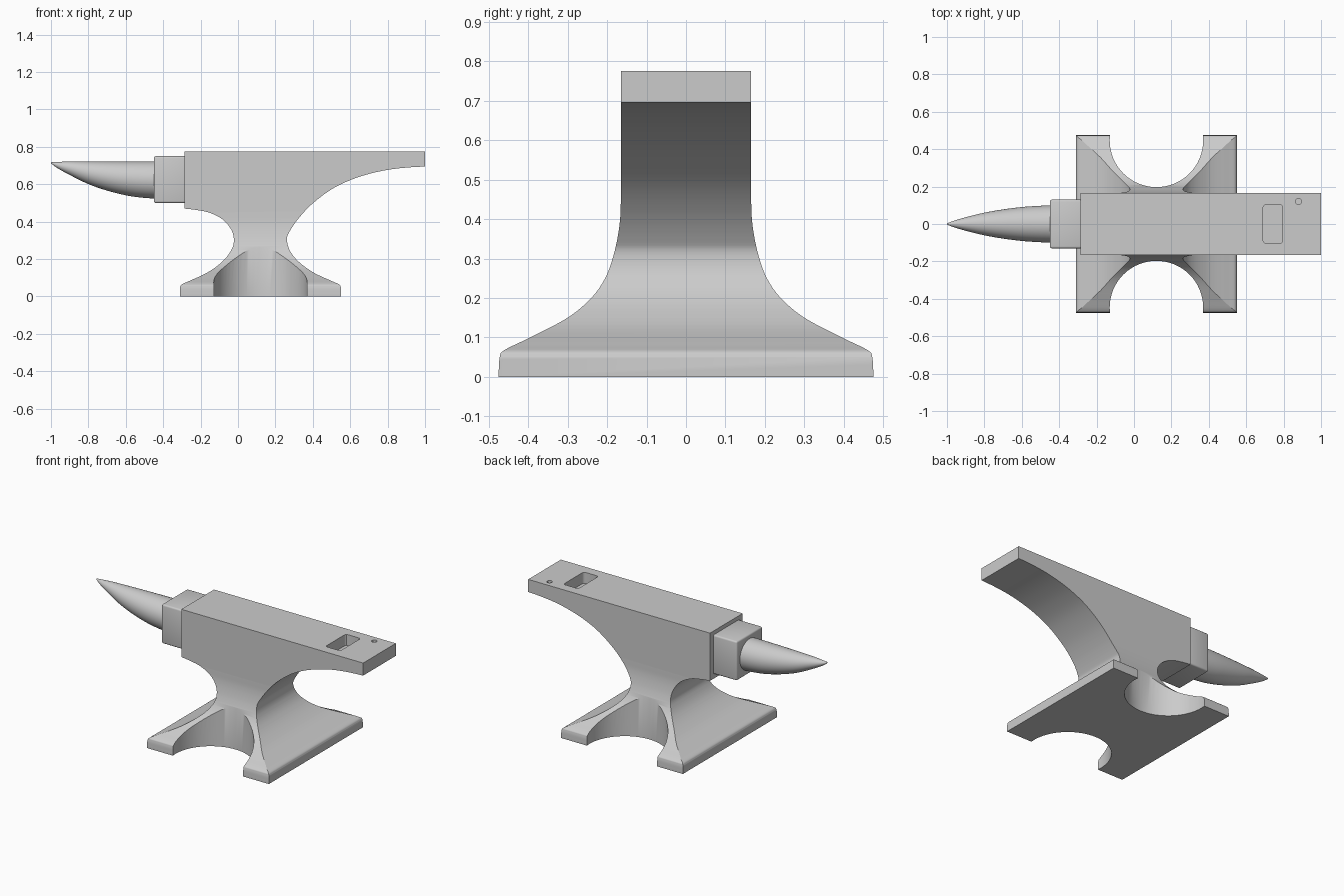
import bpy, bmesh, math
from mathutils import Vector, Matrix

if "Cube" in bpy.data.objects:
    bpy.data.objects.remove(bpy.data.objects["Cube"])


def smooth(points, steps=6):
    """Catmull-Rom curve through 2D points."""
    p = [Vector(q) for q in points]
    p = [2 * p[0] - p[1]] + p + [2 * p[-1] - p[-2]]
    out = []
    for a, b, c, d in zip(p, p[1:], p[2:], p[3:]):
        for i in range(steps):
            t = i / steps
            out.append(0.5 * (2 * b + (c - a) * t + (2 * a - 5 * b + 4 * c - d) * t ** 2
                              + (3 * b - a - 3 * c + d) * t ** 3))
    return out + [p[-2]]


def make_object(name, bm):
    bmesh.ops.recalc_face_normals(bm, faces=bm.faces)
    mesh = bpy.data.meshes.new(name)
    bm.to_mesh(mesh)
    bm.free()
    ob = bpy.data.objects.new(name, mesh)
    bpy.context.collection.objects.link(ob)
    return ob


def prism(name, outline, place, lo, hi):
    """Extrude a 2D outline from lo to hi; place(u, v, depth) gives the 3D point."""
    bm = bmesh.new()
    face = bm.faces.new([bm.verts.new(place(u, v, lo)) for u, v in outline])
    ext = bmesh.ops.extrude_face_region(bm, geom=[face])["geom"]
    shift = Vector(place(0, 0, hi)) - Vector(place(0, 0, lo))
    bmesh.ops.translate(bm, vec=shift, verts=[g for g in ext if isinstance(g, bmesh.types.BMVert)])
    return make_object(name, bm)


def box(name, lo, hi, bevel, upright_only=False):
    bm = bmesh.new()
    lo, hi = Vector(lo), Vector(hi)
    bmesh.ops.create_cube(bm, size=1, matrix=Matrix.Translation((lo + hi) / 2)
                          @ Matrix.Diagonal((*(hi - lo), 1)))
    edges = [e for e in bm.edges if not upright_only
             or abs(e.verts[0].co.z - e.verts[1].co.z) > 1e-4]
    bmesh.ops.bevel(bm, geom=edges, offset=bevel, segments=3, profile=0.5, affect='EDGES')
    return make_object(name, bm)


def cylinder(name, x, y, z0, z1, radius, sides):
    bm = bmesh.new()
    bmesh.ops.create_cone(bm, cap_ends=True, segments=sides, radius1=radius, radius2=radius,
                          depth=z1 - z0, matrix=Matrix.Translation((x, y, (z0 + z1) / 2)))
    return make_object(name, bm)


def activate(ob):
    bpy.ops.object.select_all(action='DESELECT')
    ob.select_set(True)
    bpy.context.view_layer.objects.active = ob


def boolean(ob, cutter, operation):
    activate(ob)
    mod = ob.modifiers.new("cut", 'BOOLEAN')
    mod.operation, mod.object, mod.solver = operation, cutter, 'EXACT'
    bpy.ops.object.modifier_apply(modifier=mod.name)
    bpy.data.objects.remove(cutter)


# Body: front silhouette intersected with side silhouette
heel = smooth([(1, .695), (.9, .689), (.8, .677), (.7, .655), (.6, .622), (.5, .573), (.4, .498),
               (.33, .425), (.28, .355), (.262, .31), (.275, .25), (.32, .19), (.4, .13),
               (.5, .083), (.54, .065), (.55, .05)])
throat = smooth([(-.31, .05), (-.3, .065), (-.26, .083), (-.16, .13), (-.08, .19), (-.035, .25),
                 (-.022, .3), (-.035, .355), (-.08, .41), (-.15, .447), (-.22, .462), (-.285, .47)])
front = [(-.285, .775), (1, .775)] + heel + [(.55, 0), (-.31, 0)] + throat
body = prism("body", front, lambda u, v, d: (u, d, v), -.6, .6)

flank = smooth([(.475, 0.01), (.472, .05), (.46, .068), (.395, .1), (.3, .15), (.24, .2),
                (.205, .25), (.186, .3), (.174, .35), (.167, .4), (.165, .45)])
half = [(.47, 0)] + [tuple(p) for p in flank] + [(.165, .9)]
side = [(.47, -.1)] + half[1:] + [(-y, z) for y, z in reversed(half[1:])] + [(-.47, -.1)]
boolean(body, prism("side_cutter", side, lambda u, v, d: (d, u, v), -1.2, 1.2), 'INTERSECT')

# Round scoops that leave four feet
for s in (-1, 1):
    boolean(body, cylinder("scoop_cutter", .12, s * .447, -.1, .5, .25, 64), 'DIFFERENCE')

# Square and round tool holes in the heel
boolean(body, box("square_hole_cutter", (.69, -.103, .705), (.795, .103, .9), .015, True), 'DIFFERENCE')
boolean(body, cylinder("round_hole_cutter", .88, .12, .72, .9, .016, 24), 'DIFFERENCE')

# Step block between the face and the horn
step = box("step_block", (-.45, -.13, .5), (-.27, .13, .75), .01)

# Horn: round sections with a nearly level top, closing to a blunt tip
horn_line = smooth([(-.44, .523), (-.52, .529), (-.6, .541), (-.7, .566), (-.8, .601),
                    (-.9, .65), (-.96, .683), (-.99, .704), (-.998, .711)], 4)
bm = bmesh.new()
rings = []
for x, low in horn_line:
    top = .722 - .004 * max(0, (-.9 - x) / .1)
    r, zc = (top - low) / 2, (top + low) / 2
    rings.append([bm.verts.new((x, r * math.cos(a), zc + r * math.sin(a)))
                  for a in (2 * math.pi * i / 48 for i in range(48))])
for a, b in zip(rings, rings[1:]):
    for i in range(48):
        bm.faces.new((a[i], a[i - 1], b[i - 1], b[i]))
tip = bm.verts.new((-1, 0, .7145))
for i in range(48):
    bm.faces.new((rings[-1][i], rings[-1][i - 1], tip))
bm.faces.new(rings[0])
horn = make_object("horn", bm)

for ob in (body, step, horn):
    activate(ob)
    bpy.ops.object.shade_smooth_by_angle(angle=math.radians(30))
